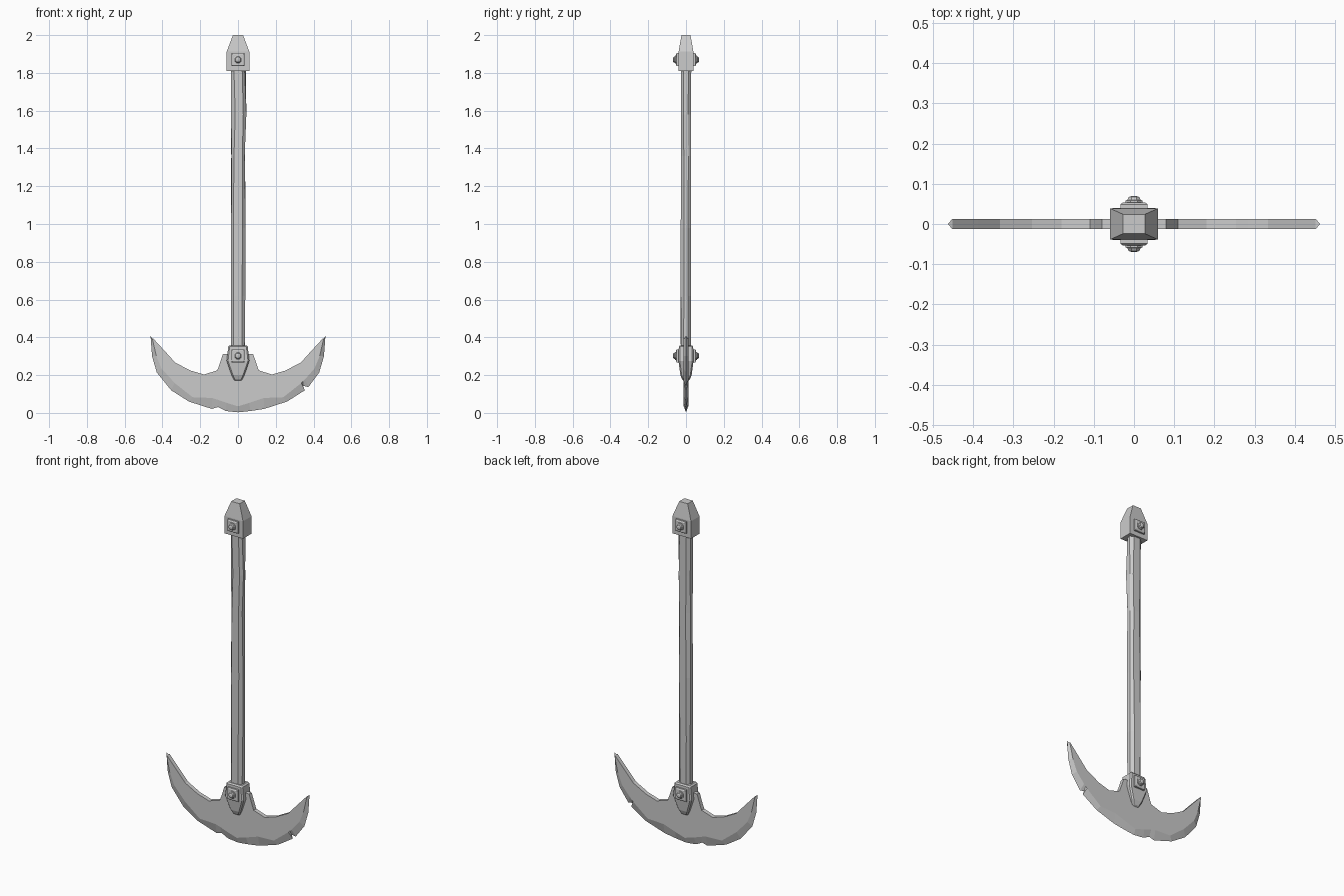
import bpy, bmesh, math, random

if "Cube" in bpy.data.objects:
    bpy.data.objects.remove(bpy.data.objects["Cube"])

random.seed(4)


def loft(name, rings, bevel=0.0):
    """Skin a stack of equal-sized point rings and close both ends."""
    bm = bmesh.new()
    rows = [[bm.verts.new(p) for p in ring] for ring in rings]
    n = len(rows[0])
    for a, b in zip(rows, rows[1:]):
        for i in range(n):
            j = (i + 1) % n
            bm.faces.new((a[i], a[j], b[j], b[i]))
    bm.faces.new(rows[0])
    bm.faces.new(rows[-1])
    bmesh.ops.recalc_face_normals(bm, faces=bm.faces)
    mesh = bpy.data.meshes.new(name)
    bm.to_mesh(mesh)
    bm.free()
    obj = bpy.data.objects.new(name, mesh)
    bpy.context.collection.objects.link(obj)
    if bevel:
        mod = obj.modifiers.new("edge_bevel", "BEVEL")
        mod.width = bevel
        mod.segments = 1
        mod.angle_limit = math.radians(40)
    return obj


def rect(z, hx, hy):
    return [(-hx, -hy, z), (hx, -hy, z), (hx, hy, z), (-hx, hy, z)]


# Shaft: slightly uneven hand-carved octagonal pole
SECTION = [(.037, -.012), (.037, .012), (.022, .027), (-.022, .027),
           (-.037, .012), (-.037, -.012), (-.022, -.027), (.022, -.027)]
rings = []
for z, dx in ((.30, 0), (.62, -.001), (.98, 0), (1.36, .002), (1.58, .004), (1.84, .001)):
    rings.append([(x + dx + random.uniform(-.004, .004),
                   y + random.uniform(-.001, .001), z) for x, y in SECTION])
loft("shaft", rings)

# Pommel cap: box with a tapering top
loft("pommel_cap", [rect(1.81, .06, .039), rect(1.912, .06, .039), rect(2.0, .027, .024)])

# Socket holding the blade, narrowing to a point below
loft("blade_socket", [rect(.17, .02, .018), rect(.20, .034, .03),
                      rect(.275, .06, .04), rect(.358, .051, .038)], bevel=.007)

# Blade stations from the centre out: inner edge, bevel line, cutting edge (x, z)
HALF = [((.00, .315), (.00, .035), (.00, .003)),
        ((.08, .312), (.06, .053), (.065, .010)),
        ((.11, .225), (.138, .079), (.138, .021)),
        ((.18, .203), (.24, .083), (.26, .060)),
        ((.254, .225), (.335, .158), (.354, .120)),
        ((.333, .267), (.405, .235), (.43, .214)),
        ((.39, .330), (.432, .300), (.455, .300)),
        ((.452, .397), (.453, .390), (.463, .408))]
# Chips in the cutting edge, one on each side
left = HALF[1:2] + [((.10, .25), (.108, .07), (.106, .031))] + HALF[2:]
right = HALF[:5] + [((.27, .234), (.345, .168), (.344, .143)),
                    ((.285, .242), (.355, .178), (.373, .137))] + HALF[5:]
stations = [[(-x, z) for x, z in s] for s in reversed(left)] + right
T = .012
loft("blade", [[(i[0], -T, i[1]), (r[0], -T, r[1]), (e[0], 0, e[1]),
                (r[0], T, r[1]), (i[0], T, i[1])] for i, r, e in stations])


def ring_y(n, radius, y, z0):
    turn = math.pi / n
    return [(radius * math.cos(turn + 2 * math.pi * k / n), y,
             z0 + radius * math.sin(turn + 2 * math.pi * k / n)) for k in range(n)]


# Rivets: square washer, round collar and domed head, front and back
R2 = math.sqrt(2)
for place, z0 in (("pommel", 1.87), ("socket", .302)):
    for side, s in (("front", -1), ("back", 1)):
        tag = f"{place}_{side}"
        loft(f"{tag}_washer", [ring_y(4, r * R2, s * y, z0) for r, y in
                               ((.034, .03), (.034, .049), (.028, .053))])
        loft(f"{tag}_rivet", [ring_y(8, r, s * y, z0) for r, y in
                              ((.023, .045), (.023, .058), (.018, .060),
                               (.014, .067), (.006, .070))])
